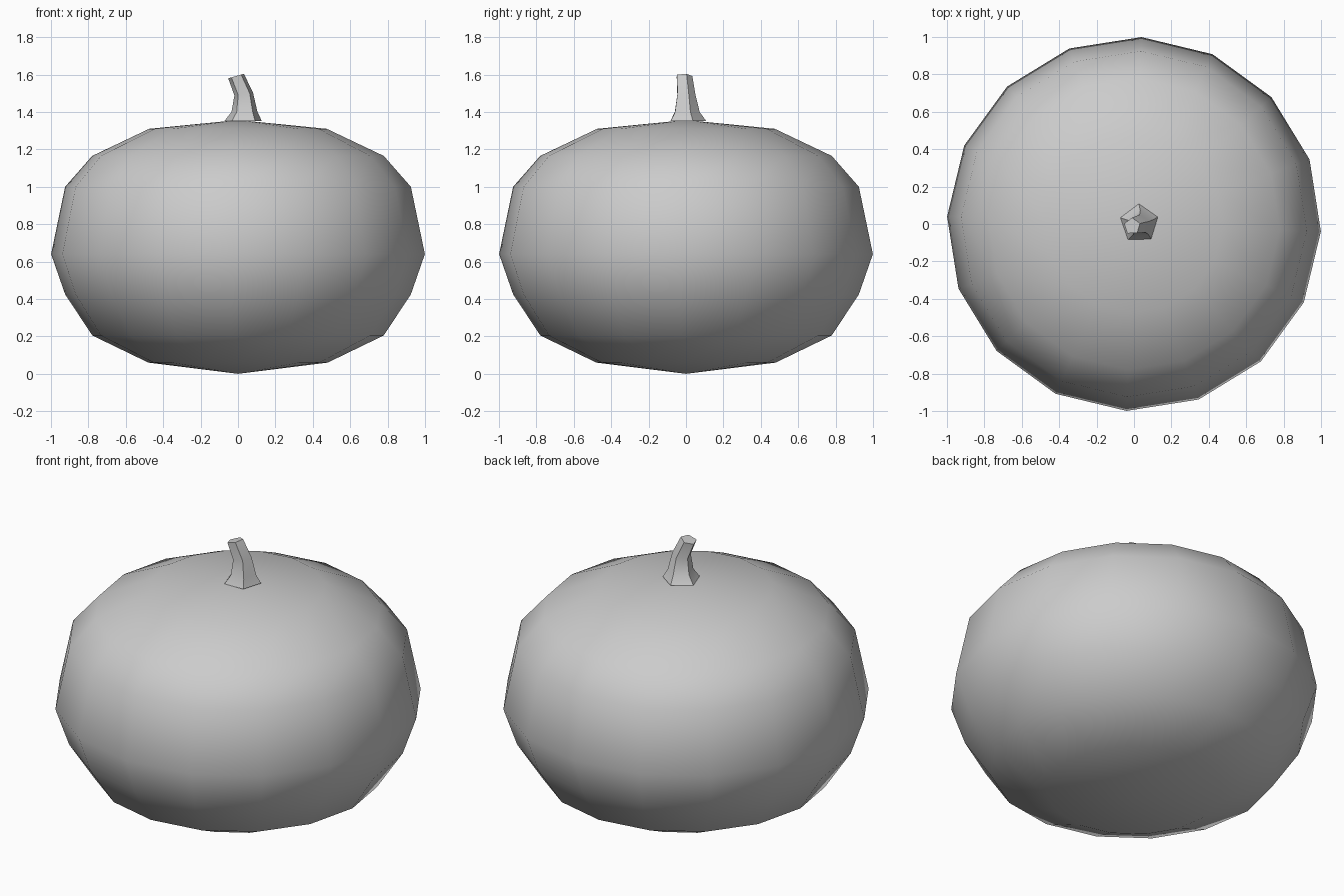
import bpy, bmesh
from math import cos, sin, radians, tau

if "Cube" in bpy.data.objects:
    bpy.data.objects.remove(bpy.data.objects["Cube"])


def loft(name, rings, sides, start, bottom=None, top=None):
    """Skin rings (cx, cy, cz, radius, tilt) and close the ends with a pole or a flat cap."""
    bm = bmesh.new()
    loops = []
    for cx, cy, cz, r, tilt in rings:
        t = radians(tilt)
        loop = []
        for i in range(sides):
            a = radians(start) + tau * i / sides
            u, v = r * cos(a), r * sin(a)
            loop.append(bm.verts.new((cx + u * cos(t), cy + v, cz + u * sin(t))))
        loops.append(loop)
    for lo, hi in zip(loops, loops[1:]):
        for i in range(sides):
            j = (i + 1) % sides
            bm.faces.new((lo[i], lo[j], hi[j], hi[i]))
    for loop, pole in ((loops[0], bottom), (loops[-1], top)):
        if pole is None:
            bm.faces.new(loop)
        else:
            p = bm.verts.new((0, 0, pole))
            for i in range(sides):
                bm.faces.new((loop[i], loop[(i + 1) % sides], p))
    bmesh.ops.recalc_face_normals(bm, faces=bm.faces)
    mesh = bpy.data.meshes.new(name)
    bm.to_mesh(mesh)
    bm.free()
    obj = bpy.data.objects.new(name, mesh)
    bpy.context.collection.objects.link(obj)
    bpy.context.view_layer.objects.active = obj
    obj.select_set(True)
    bpy.ops.object.shade_smooth_by_angle(angle=radians(50))
    obj.select_set(False)
    return obj


# Squat 16-sided body
profile = [(0.48, 0.06), (0.78, 0.205), (0.925, 0.425), (1.0, 0.64),
           (0.925, 1.0), (0.78, 1.165), (0.475, 1.31)]
loft("pumpkin_body", [(0, 0, z, r, 0) for r, z in profile], 16, -2.3,
     bottom=0.0, top=1.357)

# Bent five-sided stem with flared foot and slanted tip
loft("stem", [(0.028, 0.003, 1.352, 0.105, 0),
              (0.035, 0.0, 1.40, 0.073, 0),
              (0.031, -0.003, 1.495, 0.053, 8),
              (-0.01, -0.012, 1.592, 0.046, 16)], 5, 91)
